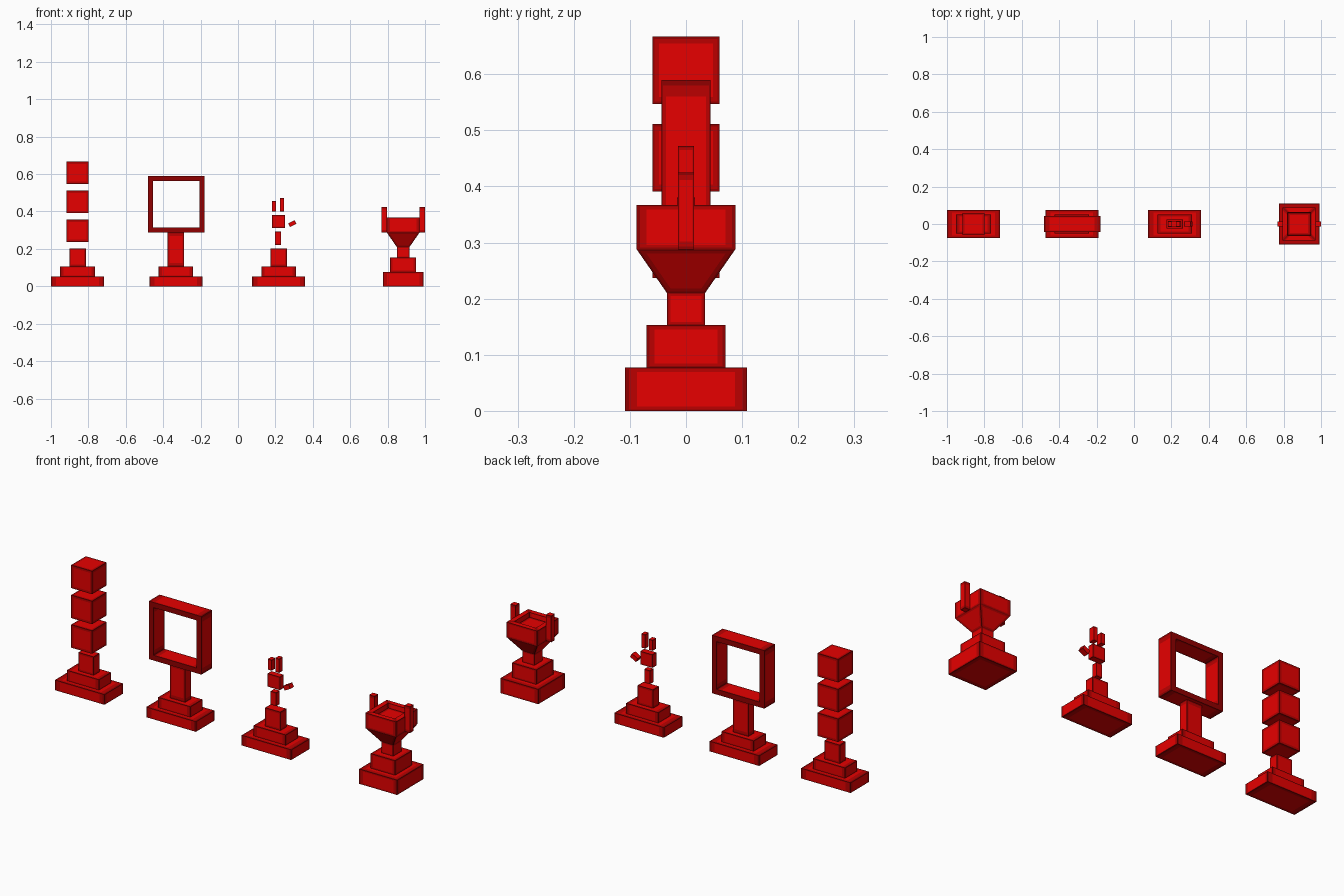
import bpy, bmesh
from math import radians
from mathutils import Matrix

if "Cube" in bpy.data.objects:
    bpy.data.objects.remove(bpy.data.objects["Cube"])

# Bright red panels with darker red worn borders
reds = []
for name, value in (("bright_red", 0.8), ("mid_red", 0.5), ("dark_red", 0.28)):
    mat = bpy.data.materials.new(name)
    mat.diffuse_color = (value, 0.0, 0.0, 1)
    mat.use_nodes = True
    mat.node_tree.nodes["Principled BSDF"].inputs["Base Color"].default_value = mat.diffuse_color
    reds.append(mat)
BRIGHT, MID, DARK = 0, 1, 2


def border(bm, faces):
    """Split each face into a dark rim, a mid band and a bright centre."""
    for f in faces:
        mid = f.calc_center_median()
        outer = list(f.verts)
        corners = [v.co.copy() for v in outer]
        bm.faces.remove(f)
        for scale, mat in ((0.93, DARK), (0.8, MID)):
            inner = [bm.verts.new(mid.lerp(c, scale)) for c in corners]
            for k in range(len(outer)):
                n = (k + 1) % len(outer)
                q = bm.faces.new((outer[k], outer[n], inner[n], inner[k]))
                q.material_index = mat
            outer = inner
        bm.faces.new(outer).material_index = BRIGHT


def finish(name, bm, loc=(0, 0, 0), plain=None):
    bmesh.ops.recalc_face_normals(bm, faces=bm.faces)
    border(bm, [f for f in bm.faces if not (plain and plain(f))])
    me = bpy.data.meshes.new(name)
    bm.to_mesh(me)
    bm.free()
    for mat in reds:
        me.materials.append(mat)
    ob = bpy.data.objects.new(name, me)
    ob.location = loc
    bpy.context.collection.objects.link(ob)
    return ob


def box(name, x, z0, z1, w, d, tilt=0):
    """Box centred on (x, 0) from z0 to z1, tilted in the front plane."""
    bm = bmesh.new()
    bmesh.ops.create_cube(bm, size=1, matrix=Matrix.Diagonal((w, d, z1 - z0, 1)))
    ob = finish(name, bm, (x, 0, (z0 + z1) / 2))
    ob.rotation_euler.y = -radians(tilt)
    return ob


def plinth(name, x, top):
    """Stepped base shared by the three narrow trophies."""
    box(name + "_base", x, 0, 0.053, 0.285, 0.152)
    box(name + "_step", x, 0.053, 0.107, 0.185, 0.1)
    box(name + "_pillar", x, 0.107, top, 0.088, 0.048)


# Stacked cube trophy
plinth("cube_trophy", -0.858, 0.203)
for i, z in enumerate((0.237, 0.391, 0.547)):
    box(f"floating_cube_{i + 1}", -0.858, z, z + 0.12, 0.12, 0.12)

# Square frame trophy
plinth("frame_trophy", -0.332, 0.288)
bm = bmesh.new()
rings = []
for y in (-0.044, 0.044):
    for h in (0.151, 0.124):
        rings.append([bm.verts.new((sx * h, y, sz * h))
                      for sx, sz in ((-1, -1), (1, -1), (1, 1), (-1, 1))])
fo, fi, bo, bi = rings
for a, b in ((fo, fi), (fi, bi), (bi, bo), (bo, fo)):
    for k in range(4):
        n = (k + 1) % 4
        f = bm.faces.new((a[k], a[n], b[n], b[k]))
        f.material_index = DARK
# The narrow front and back rims are dark all over
finish("square_frame", bm, (-0.331, 0, 0.439), plain=lambda f: abs(f.normal.y) > 0.5)

# Blocky hand trophy
plinth("hand_trophy", 0.217, 0.203)
box("wrist", 0.214, 0.222, 0.292, 0.032, 0.029)
box("palm", 0.217, 0.312, 0.38, 0.07, 0.032)
box("finger_left", 0.193, 0.40, 0.455, 0.022, 0.029)
box("finger_right", 0.236, 0.40, 0.472, 0.022, 0.029)
box("thumb", 0.29, 0.324, 0.346, 0.038, 0.029, tilt=28)

# Cup trophy
CX = 0.883
box("cup_base", CX, 0, 0.077, 0.218, 0.218)
box("cup_step", CX, 0.077, 0.153, 0.14, 0.14)

# Stem and bowl: square profile of (half width, height), hollow at the top
profile = [(0.034, 0.153), (0.034, 0.21), (0.088, 0.288), (0.088, 0.367),
           (0.062, 0.367), (0.06, 0.343)]
bm = bmesh.new()
loops = [[bm.verts.new((sx * h, sy * h, z))
          for sx, sy in ((-1, -1), (1, -1), (1, 1), (-1, 1))] for h, z in profile]
for a, b in zip(loops, loops[1:]):
    for k in range(4):
        n = (k + 1) % 4
        bm.faces.new((a[k], a[n], b[n], b[k]))
bm.faces.new(loops[0][::-1])
bm.faces.new(loops[-1])
finish("cup_bowl", bm, (CX, 0, 0))

# Handles on both sides
for side, s in (("left", -1), ("right", 1)):
    box(f"cup_handle_{side}", CX + s * 0.102, 0.288, 0.425, 0.03, 0.029)
